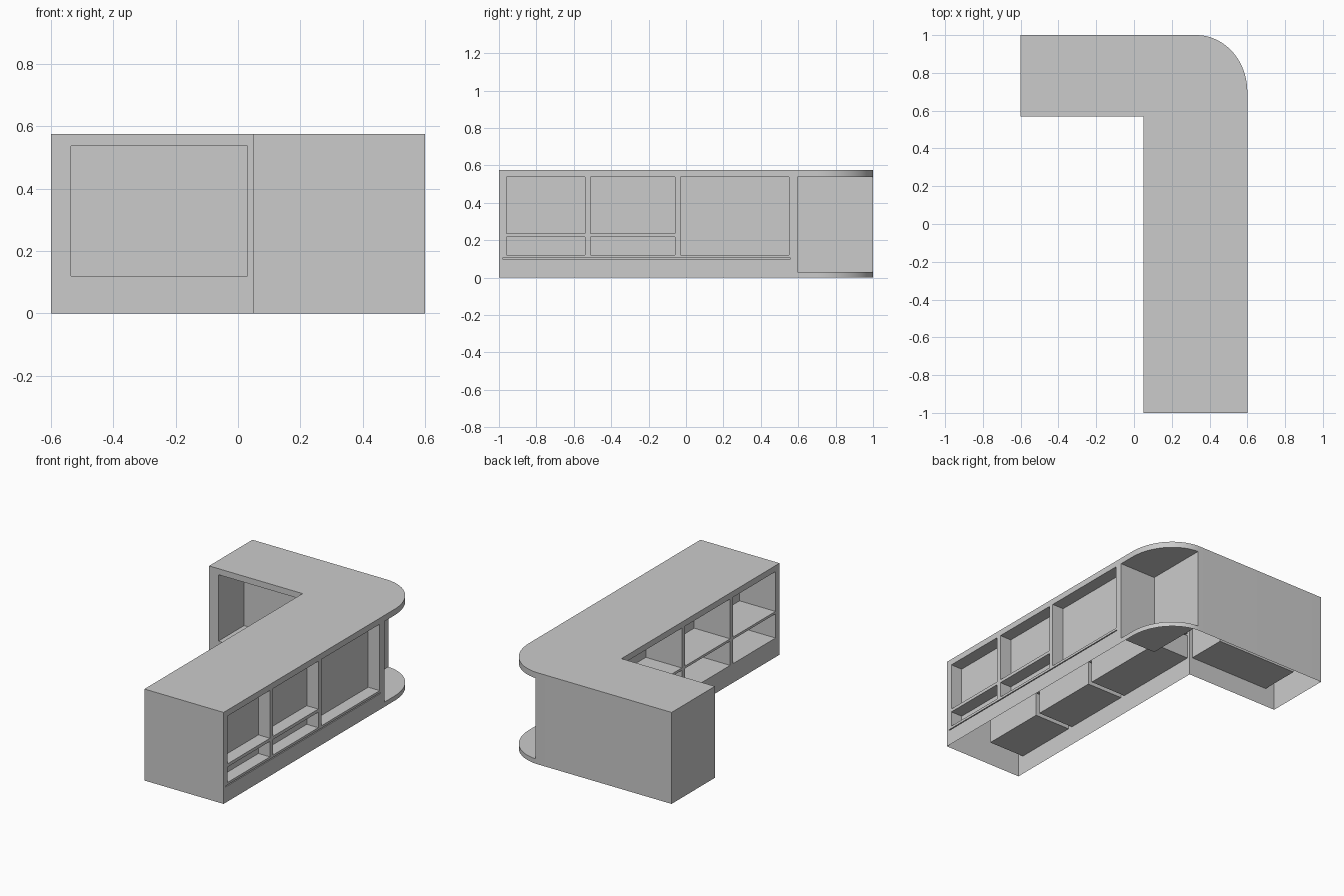
import bpy, bmesh, math

if "Cube" in bpy.data.objects:
    bpy.data.objects.remove(bpy.data.objects["Cube"])

H = 0.575


def make_object(name, bm):
    bmesh.ops.recalc_face_normals(bm, faces=bm.faces)
    mesh = bpy.data.meshes.new(name)
    bm.to_mesh(mesh)
    bm.free()
    obj = bpy.data.objects.new(name, mesh)
    bpy.context.collection.objects.link(obj)
    return obj


def add_box(bm, x, y, z):
    verts = bmesh.ops.create_cube(bm, size=1)["verts"]
    for v in verts:
        for i, (a, b) in enumerate((x, y, z)):
            v.co[i] = (a + b) / 2 + v.co[i] * (b - a)


# L-shaped counter outline with one rounded outer corner
outline = [(-0.6, 1), (-0.6, 0.57), (0.05, 0.57), (0.05, -1), (0.6, -1)]
SEG = 20
for i in range(SEG + 1):
    a = math.pi / 2 * i / SEG
    outline.append((0.33 + 0.27 * math.cos(a), 0.70 + 0.30 * math.sin(a)))

bm = bmesh.new()
base = bm.faces.new([bm.verts.new((x, y, 0)) for x, y in outline])
top = bmesh.ops.extrude_face_region(bm, geom=[base])["geom"]
for v in top:
    if isinstance(v, bmesh.types.BMVert):
        v.co.z = H
bm.normal_update()
if not any(f.calc_center_median().z < 1e-6 for f in bm.faces):
    bm.faces.new([v for v in bm.verts if v.co.z < 1e-6])
counter = make_object("counter_shell", bm)

# Recesses cut into the counter
bm = bmesh.new()
bays = [(-0.96, -0.54), (-0.51, -0.06), (-0.03, 0.55)]
for i, bay in enumerate(bays):
    # staff side shelves
    for z in ((0.12, 0.272), (0.287, 0.537)):
        add_box(bm, (0.04, 0.30), bay, z)
    # customer side display bays, the last one undivided
    rows = ((0.12, 0.217), (0.237, 0.537)) if i < 2 else ((0.12, 0.537),)
    for z in rows:
        add_box(bm, (0.52, 0.62), bay, z)
# thin shadow groove above the plinth
add_box(bm, (0.585, 0.62), (-0.98, 0.56), (0.099, 0.105))
# short wing cupboard
add_box(bm, (-0.535, 0.03), (0.55, 0.825), (0.12, 0.537))
# open corner niche between curved top and curved base
add_box(bm, (0.345, 0.7), (0.597, 1.1), (0.03, 0.537))
cutter = make_object("recess_cutter", bm)
cutter.hide_render = True

mod = counter.modifiers.new("recesses", "BOOLEAN")
mod.operation = "DIFFERENCE"
mod.solver = "EXACT"
mod.object = cutter
bpy.context.view_layer.objects.active = counter
counter.select_set(True)
bpy.ops.object.modifier_apply(modifier=mod.name)
bpy.data.objects.remove(cutter)

# Open underside
bm = bmesh.new()
bm.from_mesh(counter.data)
bottom = [f for f in bm.faces if all(v.co.z < 1e-4 for v in f.verts)]
bmesh.ops.delete(bm, geom=bottom, context="FACES")
bm.to_mesh(counter.data)
bm.free()

bpy.ops.object.select_all(action="DESELECT")
counter.select_set(True)
bpy.context.view_layer.objects.active = counter
bpy.ops.object.shade_smooth_by_angle(angle=math.radians(30))
